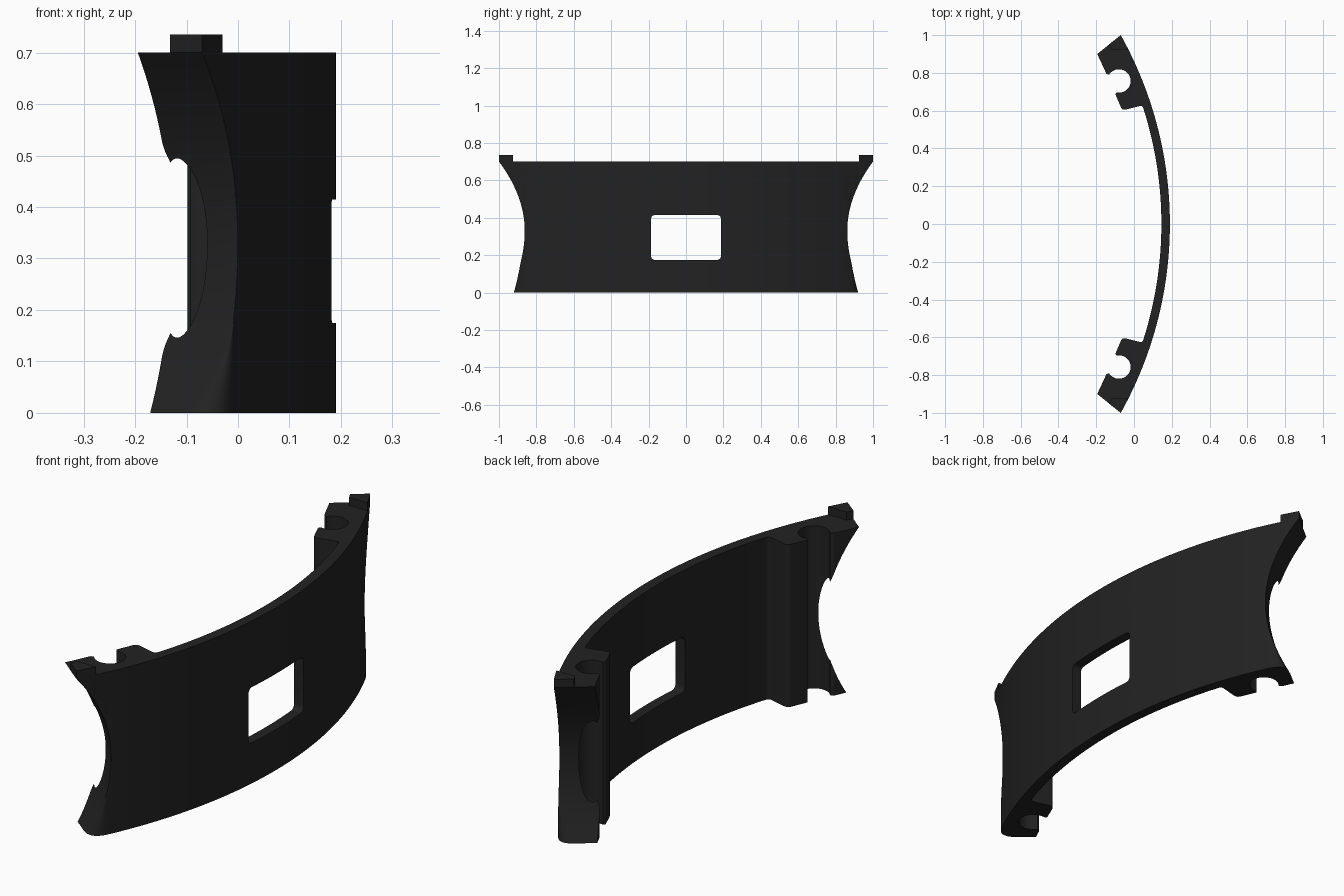
import bpy, bmesh, math
from mathutils import Vector

if "Cube" in bpy.data.objects:
    bpy.data.objects.remove(bpy.data.objects["Cube"])

HEIGHT = 0.70
R_OUT, R_IN = 2.053, 2.008          # radii of the bowed wall
CX = 0.19 - R_OUT                   # centre of both arcs

mat = bpy.data.materials.new("matte black")
mat.diffuse_color = (0.016, 0.016, 0.016, 1)
mat.use_nodes = True
mat.node_tree.nodes["Principled BSDF"].inputs["Base Color"].default_value = mat.diffuse_color


def arc_x(r, y):
    return CX + math.sqrt(r * r - y * y)


def round_corner(a, b, c, r, n=5):
    """Points of a soft corner at b, between a and c."""
    a, b, c = Vector(a), Vector(b), Vector(c)
    p, q = b + (a - b).normalized() * r, b + (c - b).normalized() * r
    return [tuple(p * (1 - t) ** 2 + b * 2 * t * (1 - t) + q * t * t)
            for t in (i / n for i in range(n + 1))]


def loft(name, rings):
    """Closed solid through rings of 3D points with equal counts."""
    bm = bmesh.new()
    loops = [[bm.verts.new(p) for p in ring] for ring in rings]
    n = len(loops[0])
    for lo, hi in zip(loops, loops[1:]):
        for i in range(n):
            j = (i + 1) % n
            bm.faces.new((lo[i], lo[j], hi[j], hi[i]))
    bm.faces.new(loops[0][::-1])
    bm.faces.new(loops[-1])
    bmesh.ops.recalc_face_normals(bm, faces=bm.faces)
    mesh = bpy.data.meshes.new(name)
    bm.to_mesh(mesh)
    bm.free()
    ob = bpy.data.objects.new(name, mesh)
    bpy.context.collection.objects.link(ob)
    mesh.materials.append(mat)
    return ob


def prism(name, pts, z0, z1):
    return loft(name, [[(x, y, z) for x, y in pts] for z in (z0, z1)])


def cut(ob, cutter):
    mod = ob.modifiers.new("cut", 'BOOLEAN')
    mod.operation, mod.solver, mod.object = 'DIFFERENCE', 'EXACT', cutter
    bpy.context.view_layer.objects.active = ob
    bpy.ops.object.modifier_apply(modifier=mod.name)
    bpy.data.objects.remove(cutter)


# Half plan of the inner side: end jaw, round clip socket, inner block
end, lip = (-0.217, 0.948), (-0.145, 0.793)
hole, hole_r = Vector((-0.08, 0.757)), 0.062
socket = []
for i in range(33):
    a = math.radians(146 - i * 247 / 32)
    socket.append(tuple(hole + hole_r * Vector((math.cos(a), math.sin(a)))))
root = (arc_x(R_IN, 0.628), 0.628)
b1, b2 = (-0.099, 0.688), (-0.062, 0.601)
inner = [end]
inner += round_corner(end, lip, socket[0], 0.008)
inner += socket
inner += round_corner(socket[-1], b1, b2, 0.005)
inner += round_corner(b1, b2, root, 0.02)
inner += round_corner(b2, root, (arc_x(R_IN, 0.56), 0.56), 0.015)

# Full plan: outer arc, jaw, inner arc, mirrored jaw
outer = [(arc_x(R_OUT, y), y) for y in (-1.05 + 2.1 * i / 64 for i in range(65))]
wall = [(arc_x(R_IN, y), y) for y in (0.6 - 1.2 * i / 40 for i in range(41))]
plan = outer + inner + wall + [(x, -y) for x, y in reversed(inner)]
body = prism("curved_panel", plan, 0, HEIGHT)

# Window with rounded corners
box = [(-0.187, 0.175), (0.187, 0.175), (0.187, 0.415), (-0.187, 0.415)]
win = []
for i in range(4):
    win += round_corner(box[i - 1], box[i], box[(i + 1) % 4], 0.024)
cut(body, loft("window_cutter", [[(x, y, z) for y, z in win] for x in (0.05, 0.3)]))

# Waisted ends: slanted cut that bows inward, with a corner softening downward
d = Vector((0.78, 0.625)).normalized()


def end_ring(z, side):
    y = 0.863 + (1.0 if z > 0.33 else 0.8) * (z - 0.33) ** 2
    c = Vector((arc_x(R_OUT, y), y))
    f = 0.002 + 0.078 * max(0, 1 - max(z, 0) / 0.18) ** 1.5
    yg = y - f * 0.9
    start, g = c - d * f, Vector((arc_x(R_OUT, yg), yg))
    pts = [c - d * 0.5]
    for i in range(9):
        t = i / 8
        pts.append(start * (1 - t) ** 2 + c * 2 * t * (1 - t) + g * t * t)
    pts += [g + Vector((0.4, 0.32)), Vector((0.6, 1.6)), Vector((-0.9, 1.4))]
    return [(p.x, p.y * side, z) for p in pts]


for side in (1, -1):
    rings = [end_ring(-0.02 + 0.74 * i / 36, side) for i in range(37)]
    cut(body, loft("end_cutter", rings))

# Small raised tabs on the top corners
parts = [body]
for side, label in ((1, "back"), (-1, "front")):
    tab = [(arc_x(R_OUT, y), y) for y in (0.925, 0.95, 0.975, 1.0)]
    tab += [(-0.132, 0.951), (-0.118, 0.925)]
    parts.append(prism(label + "_top_tab", [(x, y * side) for x, y in tab], HEIGHT, 0.735))

# Smooth curves, crisp edges
for ob in parts:
    bpy.ops.object.select_all(action='DESELECT')
    ob.select_set(True)
    bpy.context.view_layer.objects.active = ob
    bpy.ops.object.shade_smooth_by_angle(angle=math.radians(30))
